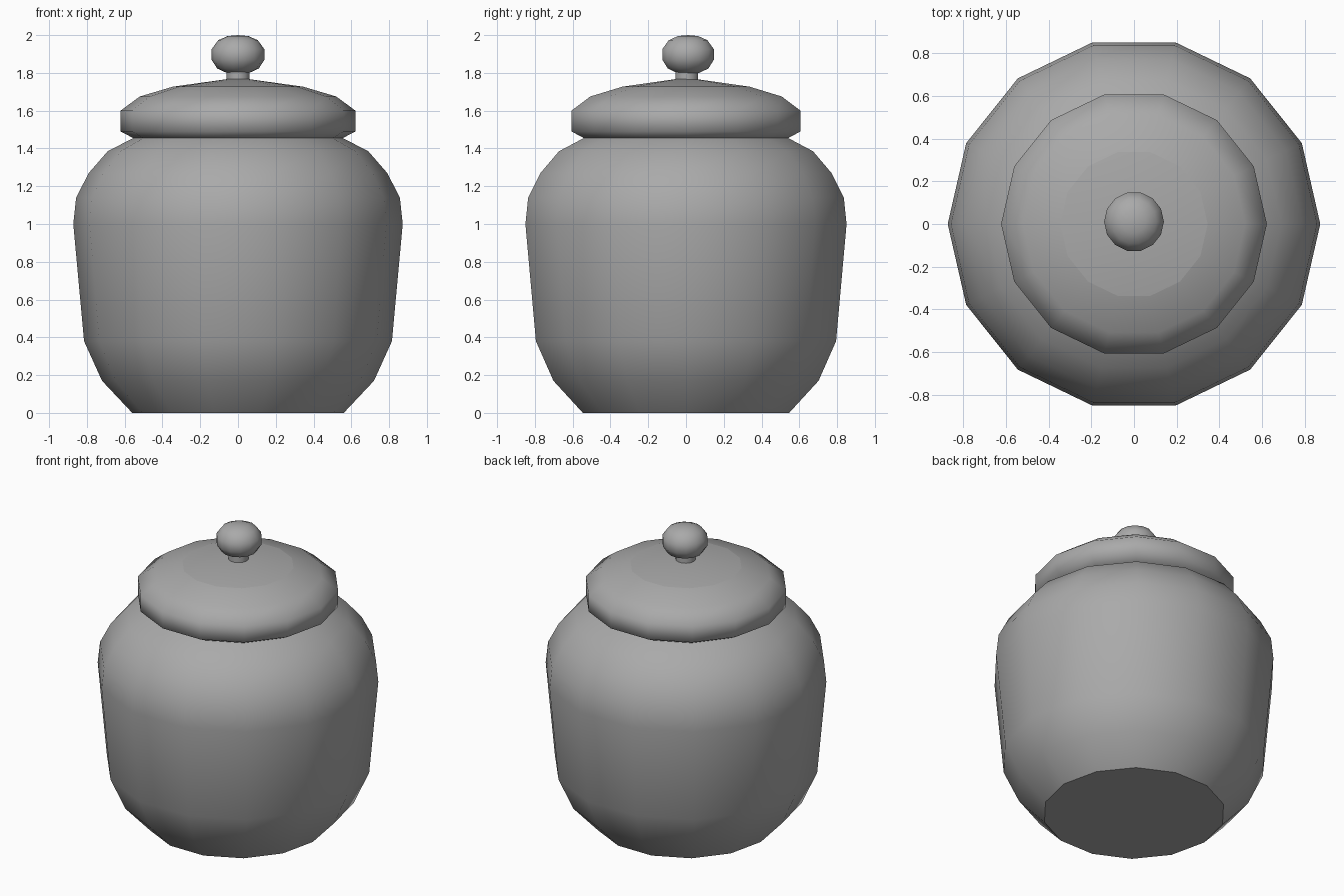
import bpy
import bmesh
import math

SIDES = 14

if "Cube" in bpy.data.objects:
    bpy.data.objects.remove(bpy.data.objects["Cube"], do_unlink=True)

grey = bpy.data.materials.new("plain grey")
grey.use_nodes = True
colour = (0.4, 0.4, 0.4, 1)
grey.diffuse_color = colour
grey.node_tree.nodes["Principled BSDF"].inputs["Base Color"].default_value = colour


def turned(name, profile, centre_y=0.0, sharp_rings=()):
    """Spin a (radius, height) profile round z; radius 0 closes it to a point."""
    bm = bmesh.new()
    rings = []
    for radius, z in profile:
        count = SIDES if radius else 1
        rings.append([bm.verts.new((radius * math.cos(math.tau * i / SIDES),
                                    radius * math.sin(math.tau * i / SIDES) + centre_y, z))
                      for i in range(count)])
    for low, high in zip(rings, rings[1:]):
        for i in range(SIDES):
            j = (i + 1) % SIDES
            if len(high) == 1:
                bm.faces.new((low[i], low[j], high[0]))
            else:
                bm.faces.new((low[i], low[j], high[j], high[i]))
    # Flat bottom, and a flat top where the profile stays open
    bm.faces.new(rings[0][::-1])
    if len(rings[-1]) > 1:
        bm.faces.new(rings[-1])
    for face in bm.faces:
        face.smooth = len(face.verts) < SIDES
    # Crisp edges on chosen rings and around the flat ends
    for edge in bm.edges:
        on_ring = any(all(v in rings[r] for v in edge.verts) for r in sharp_rings)
        edge.smooth = not (on_ring or any(not f.smooth for f in edge.link_faces))
    mesh = bpy.data.meshes.new(name)
    bm.to_mesh(mesh)
    bm.free()
    mesh.materials.append(grey)
    obj = bpy.data.objects.new(name, mesh)
    bpy.context.collection.objects.link(obj)
    return obj


# Round-shouldered jar
turned("jar_body", [(0.56, 0), (0.72, 0.17), (0.815, 0.38), (0.872, 1.0),
                    (0.857, 1.14), (0.79, 1.27), (0.69, 1.385), (0.555, 1.455)])

# Overhanging lid with a shallow cone on top
turned("lid", [(0.555, 1.455), (0.622, 1.49), (0.622, 1.6), (0.52, 1.675),
               (0.345, 1.727), (0, 1.775)], sharp_rings=(4,))

# Knob and its short stem
turned("knob_stem", [(0.062, 1.755), (0.062, 1.815)], 0.004)
turned("knob", [(0.06, 1.8), (0.11, 1.823), (0.14, 1.87), (0.14, 1.925),
                (0.105, 1.973), (0.055, 1.995), (0, 2)], 0.011)
